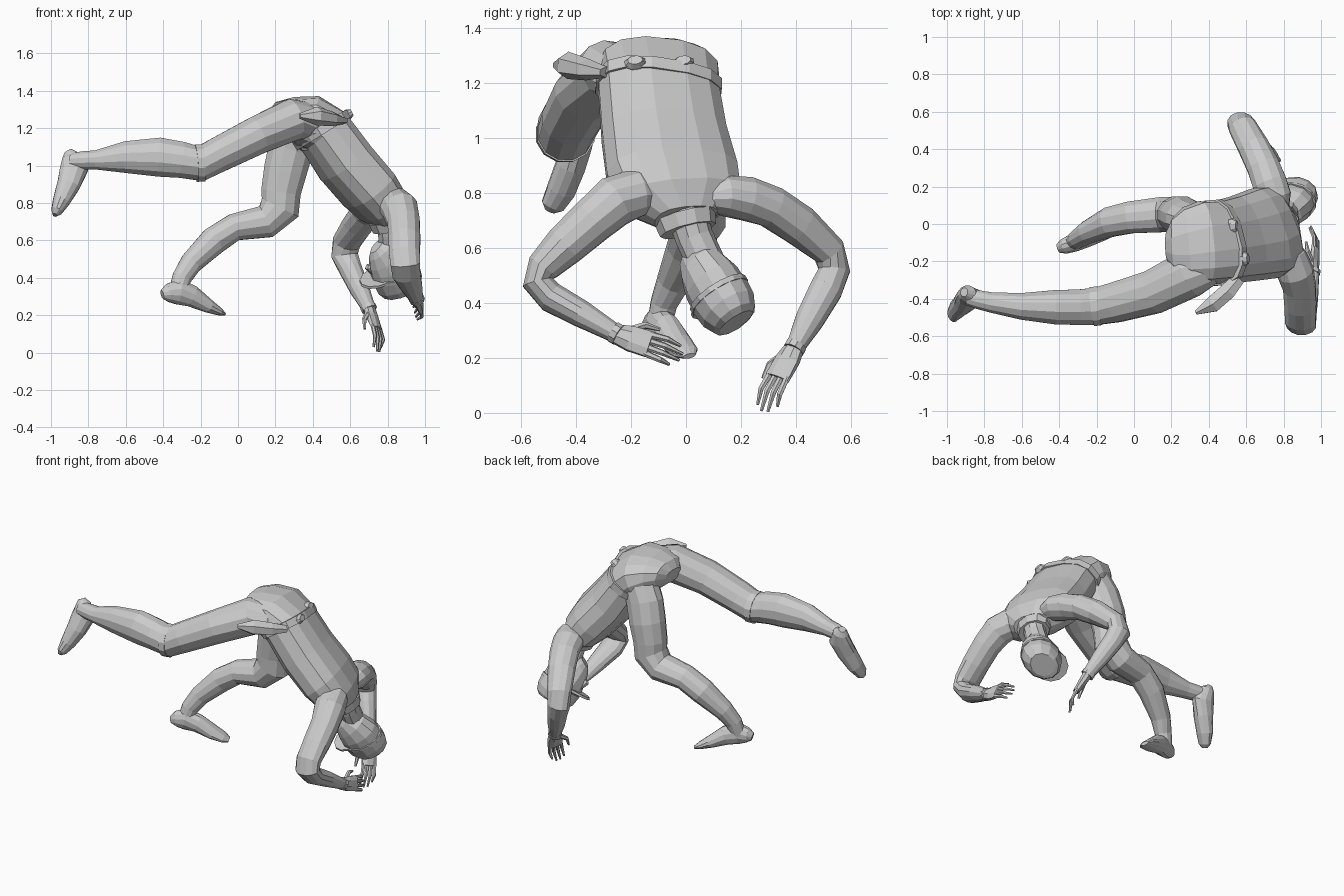
import bpy, bmesh, math
from mathutils import Vector as V


def loft(name, rings, ref, n=12, power=1.0):
    """Skin rings (x, y, z, a, b); b is the half size along ref, a across it."""
    bm = bmesh.new()
    ref = V(ref)
    pts = [V(r[:3]) for r in rings]
    loops = []
    for i, r in enumerate(rings):
        t = (pts[min(i + 1, len(pts) - 1)] - pts[max(i - 1, 0)]).normalized()
        b = (ref - t * ref.dot(t)).normalized()
        a = t.cross(b)
        loop = []
        for k in range(n):
            w = 2 * math.pi * (k + 0.5) / n
            c, s = math.cos(w), math.sin(w)
            c = math.copysign(abs(c) ** power, c)
            s = math.copysign(abs(s) ** power, s)
            loop.append(bm.verts.new(pts[i] + a * r[3] * c + b * r[4] * s))
        loops.append(loop)
    for l0, l1 in zip(loops, loops[1:]):
        for k in range(n):
            bm.faces.new((l0[k], l0[(k + 1) % n], l1[(k + 1) % n], l1[k]))
    bm.faces.new(loops[0][::-1])
    bm.faces.new(loops[-1])
    bmesh.ops.recalc_face_normals(bm, faces=bm.faces)
    me = bpy.data.meshes.new(name)
    bm.to_mesh(me)
    bm.free()
    ob = bpy.data.objects.new(name, me)
    bpy.context.collection.objects.link(ob)
    return ob


def ring(p, a, b):
    return (*p, a, b)


def hand(name, wrist, tip, side, curl):
    """Flat palm, four curled tapered fingers and a thumb on the +side."""
    wrist, tip = V(wrist), V(tip)
    d = tip - wrist
    length = d.length
    d.normalize()
    side = V(side)
    side = (side - d * side.dot(d)).normalized()
    nrm = d.cross(side) * curl
    loft(name + "_palm", [ring(wrist - d * .02, .032, .034),
                          ring(wrist + d * .05 - nrm * .006, .028, .05),
                          ring(wrist + d * length * .5 - nrm * .014, .019, .052)], side, 8)
    for i in range(4):
        off = side * (.036 - .024 * i)
        reach = (.93, 1.0, .98, .86)[i]
        base = wrist + d * length * .45 + off - nrm * .014
        mid = wrist + d * length * .72 + off * 1.15 - nrm * .014
        end = wrist + d * length * reach + off * 1.1 + nrm * .012
        loft(f"{name}_finger_{i}", [ring(base, .012, .013), ring(mid, .011, .011),
                                    ring(end, .006, .006)], side, 6)
    loft(name + "_thumb", [ring(wrist + d * .04 + side * .03, .016, .018),
                           ring(wrist + d * .085 + side * .07 + nrm * .01, .013, .013),
                           ring(wrist + d * .14 + side * .075 + nrm * .02, .007, .007)], nrm, 6)


# Torso, folded forward over the hips
W = (-.33, .94, 0)
loft("torso", [(.18, -.115, 1.245, .05, .08), (.215, -.115, 1.255, .085, .15),
               (.28, -.11, 1.26, .108, .20), (.37, -.10, 1.235, .145, .225),
               (.46, -.10, 1.18, .145, .225),
               (.575, -.08, 1.015, .15, .235), (.70, -.05, .87, .145, .25),
               (.77, -.02, .78, .125, .235), (.81, 0, .71, .08, .12)], W, 14, .8)
# Belt, back pouches, buckle and holster
loft("belt", [(.435, -.10, 1.21, .158, .235), (.46, -.10, 1.17, .158, .235)], W, 14, .8)
for i, (x, y) in enumerate(((.53, -.01), (.59, -.185))):
    loft(f"belt_pouch_{i}", [(x - .035, y, 1.25, .03, .035), (x, y, 1.275, .028, .042),
                             (x + .02, y, 1.285, .018, .028)], (-.3, .95, 0), 8)
loft("buckle", [(.37, -.14, 1.11, .03, .05), (.35, -.15, 1.10, .03, .05)], W, 4)
loft("holster", [(.56, -.29, 1.24, .04, .02), (.50, -.36, 1.25, .05, .04),
                 (.42, -.43, 1.265, .05, .05), (.33, -.475, 1.265, .012, .015)], (0, 0, 1), 6)

# Raised trailing leg with its bent-down foot
Y = (0, 1, 0)
loft("raised_leg", [(.46, -.19, 1.20, .07, .08), (.38, -.22, 1.24, .10, .12),
                    (.29, -.27, 1.245, .115, .13),
                    (.10, -.365, 1.16, .105, .12), (-.10, -.42, 1.06, .097, .11),
                    (-.20, -.44, 1.01, .097, .103), (-.30, -.445, 1.03, .10, .098),
                    (-.42, -.445, 1.045, .108, .095), (-.60, -.44, 1.045, .088, .074),
                    (-.76, -.42, 1.03, .053, .056), (-.83, -.405, 1.028, .05, .052),
                    (-.89, -.39, 1.025, .042, .046)], Y)
loft("knee_band", [(-.185, -.437, 1.015, .103, .108), (-.225, -.442, 1.012, .103, .108)], Y)
loft("raised_foot", [(-.908, -.365, 1.078, .022, .025), (-.893, -.37, 1.05, .05, .043),
                     (-.877, -.39, .98, .078, .052), (-.905, -.42, .90, .064, .056),
                     (-.945, -.455, .81, .047, .054), (-.97, -.485, .755, .03, .044),
                     (-.98, -.495, .735, .012, .02)], Y, 12)

# Bent supporting leg
loft("bent_leg", [(.39, -.04, 1.27, .07, .07), (.33, .01, 1.19, .12, .10),
                  (.285, .03, 1.10, .125, .10),
                  (.255, .045, .98, .12, .105), (.23, .05, .86, .11, .10),
                  (.225, .05, .775, .113, .098), (.15, .05, .70, .092, .097),
                  (-.02, .035, .67, .075, .088), (-.13, .01, .597, .078, .082),
                  (-.25, -.045, .48, .062, .062), (-.30, -.08, .40, .054, .05),
                  (-.325, -.10, .31, .05, .045)], Y)
loft("bent_foot", [(-.405, -.13, .31, .025, .025), (-.375, -.12, .318, .05, .042),
                   (-.32, -.10, .325, .07, .05), (-.25, -.07, .303, .06, .053),
                   (-.16, -.03, .25, .038, .056), (-.105, -.003, .222, .023, .05),
                   (-.075, .012, .207, .01, .025)], Y, 12)

# Near arm, elbow out, forearm folded under the head
X = (1, 0, .1)
loft("near_arm", [(.79, -.09, .80, .05, .06), (.83, -.18, .80, .09, .095),
                  (.865, -.26, .77, .095, .10),
                  (.885, -.34, .70, .086, .09), (.89, -.44, .61, .078, .087),
                  (.89, -.52, .53, .062, .085), (.895, -.54, .475, .057, .082),
                  (.90, -.49, .42, .056, .077), (.925, -.38, .36, .05, .062),
                  (.955, -.25, .285, .034, .037)], X)
loft("near_cuff", [(.952, -.265, .295, .04, .043), (.957, -.245, .283, .04, .043)], X, 10)
hand("near_hand", (.955, -.25, .285), (.96, -.015, .205), (-.25, .3, .9), -1)

# Far arm, reaching down to the ground
loft("far_arm", [(.78, .06, .78, .04, .05), (.755, .14, .79, .075, .09),
                 (.725, .22, .78, .082, .095),
                 (.69, .31, .75, .078, .09), (.64, .41, .685, .077, .085),
                 (.58, .52, .59, .062, .077), (.57, .54, .52, .059, .074),
                 (.60, .51, .45, .062, .063), (.65, .45, .34, .054, .054),
                 (.70, .395, .235, .034, .037)], X)
loft("far_cuff", [(.694, .402, .247, .04, .043), (.703, .391, .228, .04, .043)], X, 10)
hand("far_hand", (.70, .395, .235), (.76, .28, .008), (-.5, -.8, .25), 1)

# Neck, collar and head, hanging upside down and tilted
loft("neck", [(.80, 0, .74, .075, .075), (.81, .03, .64, .065, .07),
              (.82, .08, .53, .065, .07)], Y, 10)
loft("collar", [(.79, -.005, .715, .10, .115), (.803, .008, .665, .088, .105)], Y, 10)
UP = V((.25, .50, -.83)).normalized()
FACE = V((-.95, -.10, -.28))
FACE = (FACE - UP * FACE.dot(UP)).normalized()
BAND = V((.84, .12, .43))


def at(up, face):
    return BAND + UP * up + FACE * face


loft("head", [ring(at(-.19, .055), .035, .045), ring(at(-.165, .04), .065, .08),
              ring(at(-.11, .015), .092, .118), ring(at(-.05, 0), .108, .13),
              ring(at(.01, 0), .11, .132)], FACE)
loft("nose", [ring(at(-.035, .115), .01, .012), ring(at(-.085, .125), .018, .026),
              ring(at(-.095, .12), .012, .015)], FACE, 6)
# Cap with band, crown and visor
loft("cap_band", [ring(at(-.01, 0), .117, .14), ring(at(.01, 0), .117, .14)], FACE, 14)
loft("cap_crown", [ring(at(.005, 0), .114, .137), ring(at(.07, -.005), .108, .13),
                   ring(at(.112, -.01), .088, .11), ring(at(.124, -.01), .07, .085)], FACE)
loft("cap_visor", [ring(at(-.012, .085), .105, .11), ring(at(.002, .085), .105, .115)], FACE)
